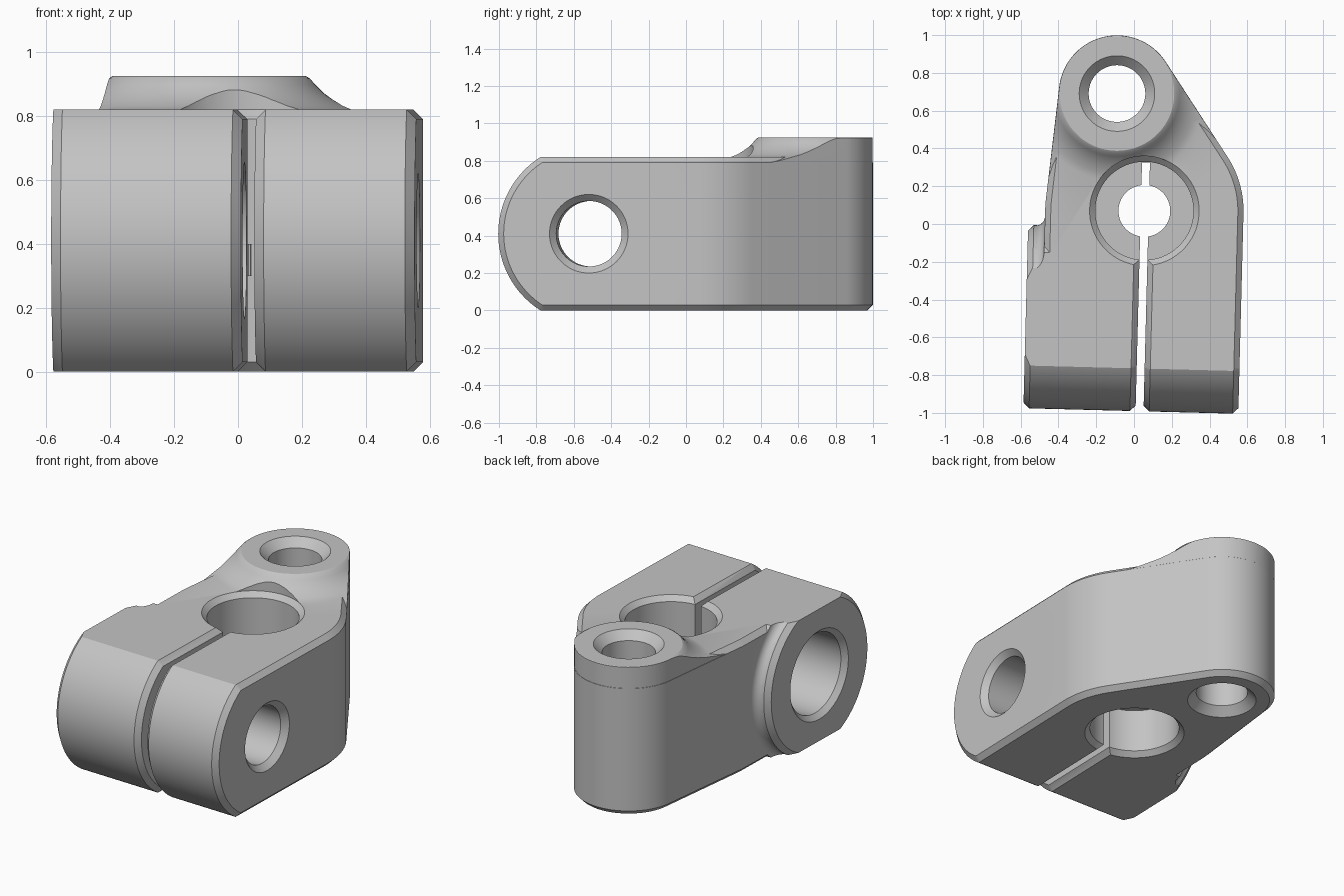
import bpy, bmesh
from math import sin, cos, pi, atan2, acos, hypot, radians

if "Cube" in bpy.data.objects:
    bpy.data.objects.remove(bpy.data.objects["Cube"], do_unlink=True)

# Main dimensions
H, BOSS_H, CH = 0.82, 0.925, 0.03        # body height, boss height, chamfer
BORE, BORE_R = (0.053, 0.071), 0.26      # large upright bore
BOSS, BOSS_R = (-0.108, 0.688), 0.308    # raised eye at the back
BOLT, END_R = (-0.505, 0.41), 0.485      # cross bolt axis (y, z) and rounded front
WALL_R = 0.525                           # body radius around the bore
RIGHT, PAD = BORE[0] + WALL_R, -0.56     # outer side planes
SLOT, SW = 0.055, 0.021                  # slot centre and half width

metal = bpy.data.materials.new("light_grey_metal")
metal.use_nodes = True
grey = (0.55, 0.55, 0.55, 1)
metal.diffuse_color = grey
metal.node_tree.nodes["Principled BSDF"].inputs["Base Color"].default_value = grey


def loft(name, rings):
    """Closed solid through rings of equal point count."""
    bm = bmesh.new()
    loops = [[bm.verts.new(p) for p in ring] for ring in rings]
    n = len(loops[0])
    for a, b in zip(loops, loops[1:]):
        for i in range(n):
            j = (i + 1) % n
            bm.faces.new((a[i], a[j], b[j], b[i]))
    bm.faces.new(loops[0])
    bm.faces.new(loops[-1])
    bmesh.ops.recalc_face_normals(bm, faces=bm.faces)
    mesh = bpy.data.meshes.new(name)
    bm.to_mesh(mesh)
    bm.free()
    mesh.materials.append(metal)
    ob = bpy.data.objects.new(name, mesh)
    bpy.context.collection.objects.link(ob)
    return ob


def lathe(name, axis, centre, profile, n=96):
    """Turn (position, radius) pairs about an axis parallel to x or z."""
    u, v = centre
    rings = []
    for t, r in profile:
        circle = [(u + r * cos(2 * pi * i / n), v + r * sin(2 * pi * i / n)) for i in range(n)]
        rings.append([(t, p, q) if axis == "x" else (p, q, t) for p, q in circle])
    return loft(name, rings)


def extrude_y(name, section, y0, y1):
    return loft(name, [[(x, y, z) for x, z in section] for y in (y0, y1)])


def combine(ob, tool, operation):
    """Apply a boolean and discard the tool."""
    mod = ob.modifiers.new(operation, "BOOLEAN")
    mod.operation, mod.object, mod.solver = operation, tool, "EXACT"
    bpy.context.view_layer.objects.active = ob
    bpy.ops.object.modifier_apply(modifier=mod.name)
    bpy.data.objects.remove(tool, do_unlink=True)


def outline(inset, z):
    """Plan shape: two circles joined by tangents, then straight sides."""
    dx, dy = BOSS[0] - BORE[0], BOSS[1] - BORE[1]
    mid, spread = atan2(dy, dx), acos((WALL_R - BOSS_R) / hypot(dx, dy))

    def arc(c, r, a0, a1, n):
        return [(c[0] + r * cos(a0 + (a1 - a0) * i / n),
                 c[1] + r * sin(a0 + (a1 - a0) * i / n), z) for i in range(n + 1)]
    big, small = WALL_R - inset, BOSS_R - inset
    pts = arc(BORE, big, 0, mid - spread, 14)
    pts += arc(BOSS, small, mid - spread, mid + spread, 48)
    pts += arc(BORE, big, mid + spread, pi, 4)
    front = BOLT[0] - 0.24
    return pts + [(BORE[0] - big, front, z), (BORE[0] + big, front, z)]


# Chamfered main body
body = loft("clamp_body", [outline(CH, 0), outline(0, CH), outline(0, H - CH), outline(CH, H)])

# Rounded front end and side pad, grooved where the slot opens
slab = [(-0.7, 0), (RIGHT - CH, 0), (RIGHT, CH), (RIGHT, H - CH), (RIGHT - CH, H), (-0.7, H)]
low = END_R - CH
end = lathe("front_end", "x", BOLT, [
    (PAD, low), (PAD + CH, END_R), (SLOT - SW - CH, END_R), (SLOT - SW, low),
    (SLOT + SW, low), (SLOT + SW + CH, END_R), (RIGHT - CH, END_R), (RIGHT, low)], 128)
combine(end, extrude_y("slab", slab, -1.2, 0.5), "INTERSECT")
combine(body, end, "UNION")

# Fillet behind the side pad
wall, f = BORE[0] - WALL_R, 0.05
flare = [(wall - f + f * sin(a), END_R - 0.002 + f * (1 - cos(a)))
         for a in [i * pi / 12 for i in range(7)]]
fillet = lathe("pad_fillet", "x", BOLT, flare + [(wall + 0.04, END_R + f)], 128)
combine(fillet, extrude_y("slab", slab, BOLT[0] + 0.01, 0.5), "INTERSECT")
combine(body, fillet, "UNION")

# Raised boss with a flared foot, trimmed to the plan shape
boss = lathe("boss", "z", BOSS, [
    (0.1, 0.6), (0.785, 0.6), (0.802, 0.52), (0.819, 0.465), (0.832, 0.425),
    (0.85, 0.39), (0.872, 0.358), (0.898, 0.332), (BOSS_H - 0.008, BOSS_R + 0.008),
    (BOSS_H, BOSS_R - 0.005)])
combine(boss, loft("trim", [outline(0.001, 0.05), outline(0.001, 1.1)]), "INTERSECT")
combine(body, boss, "UNION")

# Upright bore, stepped in to a thin web at mid height
wide, neck = BORE_R + CH, 0.137
combine(body, lathe("bore", "z", BORE, [
    (-0.1, wide), (0, wide), (CH, BORE_R), (0.3, BORE_R), (0.3, neck), (0.4, neck),
    (0.4, BORE_R), (H - CH, BORE_R), (H, wide), (1.1, wide)]), "DIFFERENCE")

# Eye through the boss
combine(body, lathe("eye", "z", BOSS, [
    (-0.1, 0.2), (0, 0.2), (0.05, 0.15), (BOSS_H - 0.05, 0.15), (BOSS_H, 0.2),
    (1.1, 0.2)]), "DIFFERENCE")

# Stepped cross bolt hole
combine(body, lathe("bolt_hole", "x", BOLT, [
    (-0.8, 0.275), (PAD, 0.275), (PAD + CH, 0.245), (SLOT, 0.245), (SLOT, 0.175),
    (RIGHT - 0.035, 0.175), (RIGHT, 0.21), (0.8, 0.21)]), "DIFFERENCE")

# Clamping slot with chamfered lips, and the slit across the web
half = [(SW + CH, -0.1), (SW + CH, 0), (SW, CH), (SW, H - CH), (SW + CH, H), (SW + CH, 1.1)]
section = [(SLOT + x, z) for x, z in half] + [(SLOT - x, z) for x, z in reversed(half)]
combine(body, extrude_y("slot", section, -1.2, BORE[1] - 0.1), "DIFFERENCE")
slit = [(SLOT - SW, 0.25), (SLOT + SW, 0.25), (SLOT + SW, 0.45), (SLOT - SW, 0.45)]
combine(body, extrude_y("slit", slit, BORE[1], BORE[1] + BORE_R - 0.004), "DIFFERENCE")

# Slight turn about the vertical, and smooth shading with sharp chamfers
body.rotation_euler.z = -0.026
bpy.ops.object.select_all(action="DESELECT")
body.select_set(True)
bpy.context.view_layer.objects.active = body
bpy.ops.object.shade_smooth_by_angle(angle=radians(28))
